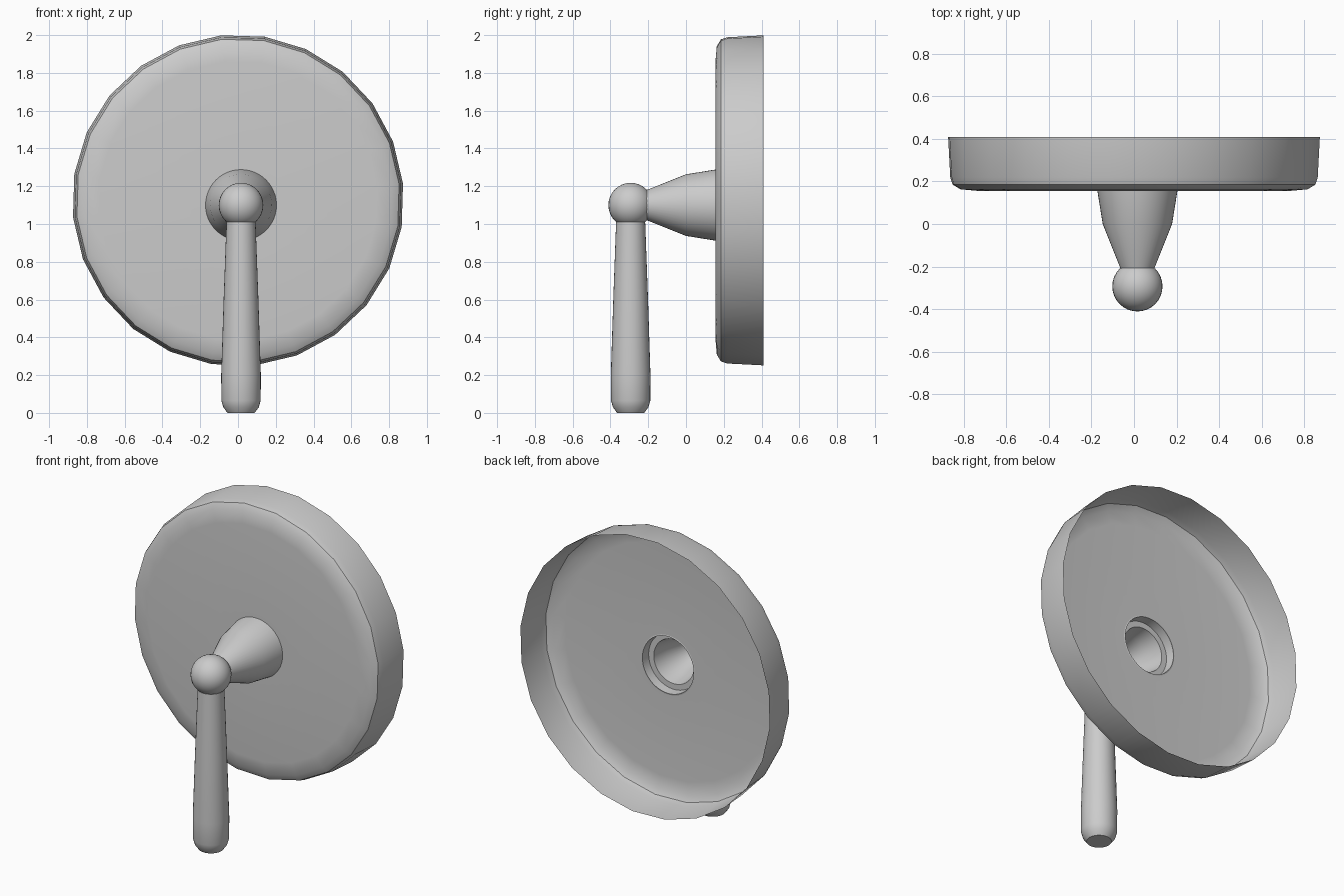
import bpy, bmesh, math

if "Cube" in bpy.data.objects:
    bpy.data.objects.remove(bpy.data.objects["Cube"])

grey = bpy.data.materials.new("plain grey")
grey.diffuse_color = (0.6, 0.6, 0.6, 1)
grey.use_nodes = True
grey.node_tree.nodes["Principled BSDF"].inputs["Base Color"].default_value = grey.diffuse_color


def finish(obj):
    """Give the part its colour and smooth shading with sharp edges kept."""
    obj.data.materials.append(grey)
    bpy.ops.object.select_all(action='DESELECT')
    obj.select_set(True)
    bpy.context.view_layer.objects.active = obj
    bpy.ops.object.shade_smooth_by_angle(angle=math.radians(30))


def lathe(name, rings, axis, sides, phase=0.0, cap_start=False, cap_end=False):
    """Skin circles given as (radius, position along axis, centre a, centre b)."""
    bm = bmesh.new()
    loops = []
    for r, pos, a, b in rings:
        loop = []
        for i in range(sides):
            t = phase + 2 * math.pi * i / sides
            u, v = a + r * math.cos(t), b + r * math.sin(t)
            loop.append(bm.verts.new((u, pos, v) if axis == 'Y' else (u, v, pos)))
        loops.append(loop)

    def face(verts):
        bm.faces.new(verts[::-1] if axis == 'Y' else verts)

    for p, q in zip(loops, loops[1:]):
        for i in range(sides):
            j = (i + 1) % sides
            face([p[i], p[j], q[j], q[i]])
    if cap_start:
        face(loops[0][::-1])
    if cap_end:
        face(loops[-1])
    mesh = bpy.data.meshes.new(name)
    bm.to_mesh(mesh)
    bm.free()
    obj = bpy.data.objects.new(name, mesh)
    bpy.context.collection.objects.link(obj)
    finish(obj)
    return obj


HX, HY, HZ = 0.016, -0.293, 1.1   # ball joint centre
PZ = 1.125                        # plate centre height

# Round plate: open-backed shell with a hole for the hub
lathe("wall_plate",
      [(0.184, 0.155, HX, HZ)] +
      [(r, y, 0, PZ) for r, y in
       [(0.74, 0.156), (0.82, 0.163), (0.857, 0.185), (0.868, 0.22), (0.878, 0.41)]],
      'Y', 24, phase=math.radians(5.8))

# Hollow tapered hub, with a ledge and a conical cavity behind
lathe("hub",
      [(r, y, HX, HZ) for r, y in
       [(0.07, -0.24), (0.083, -0.2), (0.163, 0.0), (0.188, 0.155), (0.18, 0.157),
        (0.176, 0.10), (0.14, 0.10), (0.122, 0.0), (0.06, -0.18)]],
      'Y', 48, cap_start=True, cap_end=True)

# Ball joint
bpy.ops.mesh.primitive_uv_sphere_add(segments=32, ring_count=16, radius=0.118,
                                     location=(HX, HY, HZ))
ball = bpy.context.object
ball.name = "ball_joint"
finish(ball)

# Hanging lever, widening to a chamfered foot
lathe("lever",
      [(r, z, HX, HY) for r, z in
       [(0.072, 0.0), (0.094, 0.03), (0.104, 0.065), (0.105, 0.2), (0.092, 0.6),
        (0.077, 1.01)]],
      'Z', 32, cap_start=True, cap_end=True)
